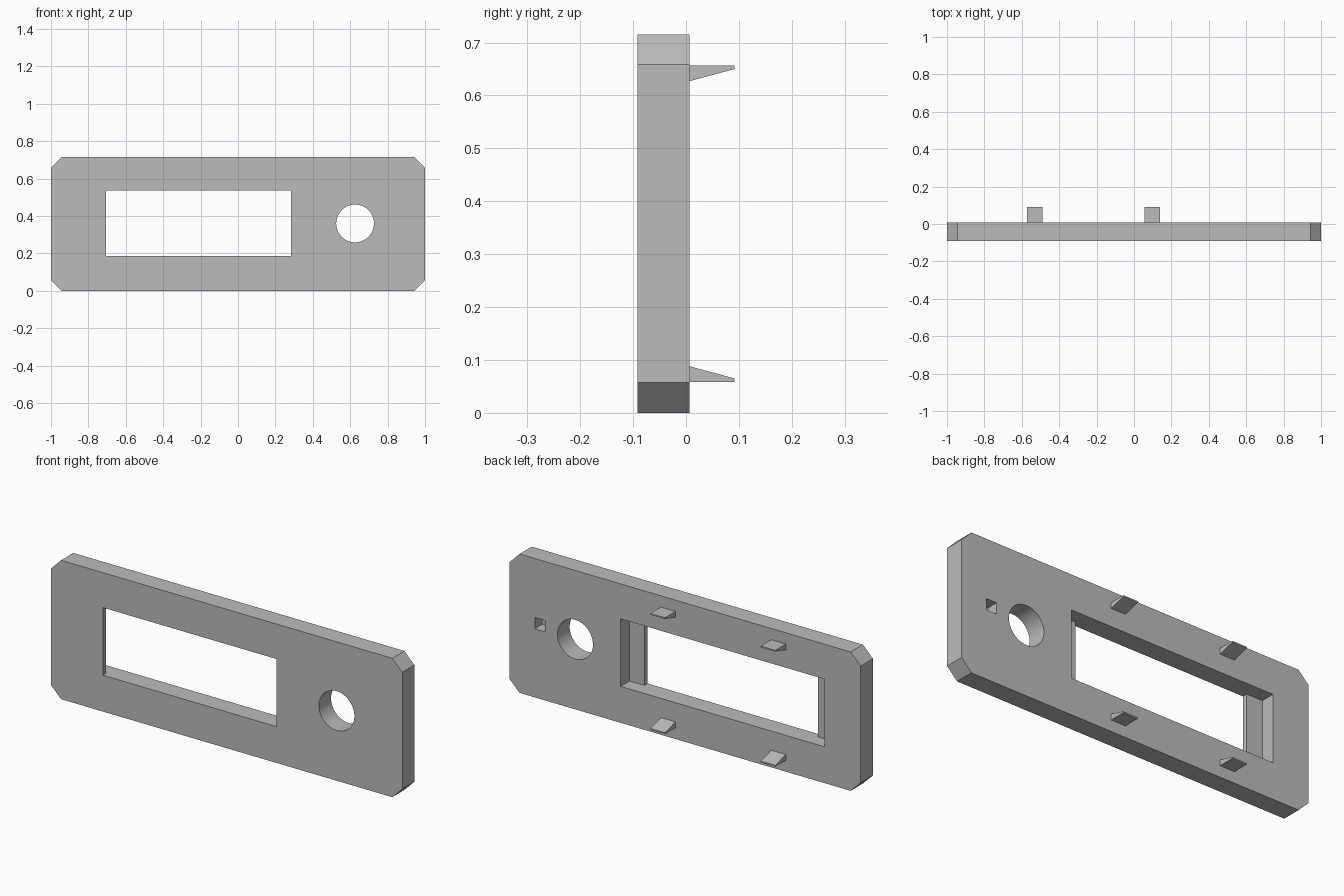
import bpy
import bmesh
from mathutils import Vector

cube = bpy.data.objects.get("Cube")
if cube:
    bpy.data.objects.remove(cube, do_unlink=True)

# Single grey plastic
grey = bpy.data.materials.new("grey plastic")
grey.use_nodes = True
colour = (0.5, 0.5, 0.5, 1)
grey.diffuse_color = colour
grey.node_tree.nodes["Principled BSDF"].inputs["Base Color"].default_value = colour

FRONT, BACK, CLIP_END = -0.092, 0.007, 0.092
HEIGHT, CHAMFER = 0.715, 0.057


def prism(name, points, push):
    """Extrude a flat outline of 3D points along a vector."""
    bm = bmesh.new()
    face = bm.faces.new([bm.verts.new(p) for p in points])
    made = bmesh.ops.extrude_face_region(bm, geom=[face])["geom"]
    verts = [v for v in made if isinstance(v, bmesh.types.BMVert)]
    bmesh.ops.translate(bm, verts=verts, vec=Vector(push))
    bmesh.ops.recalc_face_normals(bm, faces=bm.faces)
    mesh = bpy.data.meshes.new(name)
    bm.to_mesh(mesh)
    bm.free()
    mesh.materials.append(grey)
    obj = bpy.data.objects.new(name, mesh)
    bpy.context.collection.objects.link(obj)
    return obj


def cut(target, cutter):
    """Subtract the cutter from the target, then discard it."""
    mod = target.modifiers.new("cut", "BOOLEAN")
    mod.operation = "DIFFERENCE"
    mod.solver = "EXACT"
    mod.object = cutter
    bpy.context.view_layer.objects.active = target
    bpy.ops.object.modifier_apply(modifier=mod.name)
    bpy.data.objects.remove(cutter, do_unlink=True)


# Plate with chamfered corners
c = CHAMFER
outline = [(-1 + c, 0), (1 - c, 0), (1, c), (1, HEIGHT - c),
           (1 - c, HEIGHT), (-1 + c, HEIGHT), (-1, HEIGHT - c), (-1, c)]
plate = prism("face_plate", [(x, FRONT, z) for x, z in outline],
              (0, BACK - FRONT, 0))

# Display window, wider behind a thin front lip
lip = -0.066
window = [(-0.705, -0.2), (0.283, -0.2), (0.283, lip), (0.367, lip),
          (0.367, 0.1), (-0.795, 0.1), (-0.795, lip), (-0.705, lip)]
cut(plate, prism("window_cutter", [(x, y, 0.187) for x, y in window],
                 (0, 0, 0.348)))

# Round through hole
bpy.ops.mesh.primitive_cylinder_add(vertices=64, radius=0.101, depth=0.5,
                                    location=(0.626, 0, 0.36),
                                    rotation=(1.5708, 0, 0))
cut(plate, bpy.context.object)

# Small square blind pocket on the back
pocket = [(0.797, 0.353), (0.856, 0.353), (0.856, 0.411), (0.797, 0.411)]
cut(plate, prism("pocket_cutter", [(x, BACK - 0.06, z) for x, z in pocket],
                 (0, 0.2, 0)))

# Wedge clips on the back, mirrored between top and bottom
wedge = [(BACK, 0.058), (CLIP_END, 0.058), (CLIP_END, 0.065), (BACK, 0.088)]
for side, x in (("right", -0.573), ("left", 0.055)):
    for level in ("lower", "upper"):
        points = [(x, y, z if level == "lower" else HEIGHT - z)
                  for y, z in wedge]
        prism(f"{level}_{side}_clip", points, (0.083, 0, 0))

# Smooth the hole wall while keeping every edge crisp
bpy.ops.object.select_all(action="DESELECT")
plate.select_set(True)
bpy.context.view_layer.objects.active = plate
bpy.ops.object.shade_smooth_by_angle(angle=0.5)
